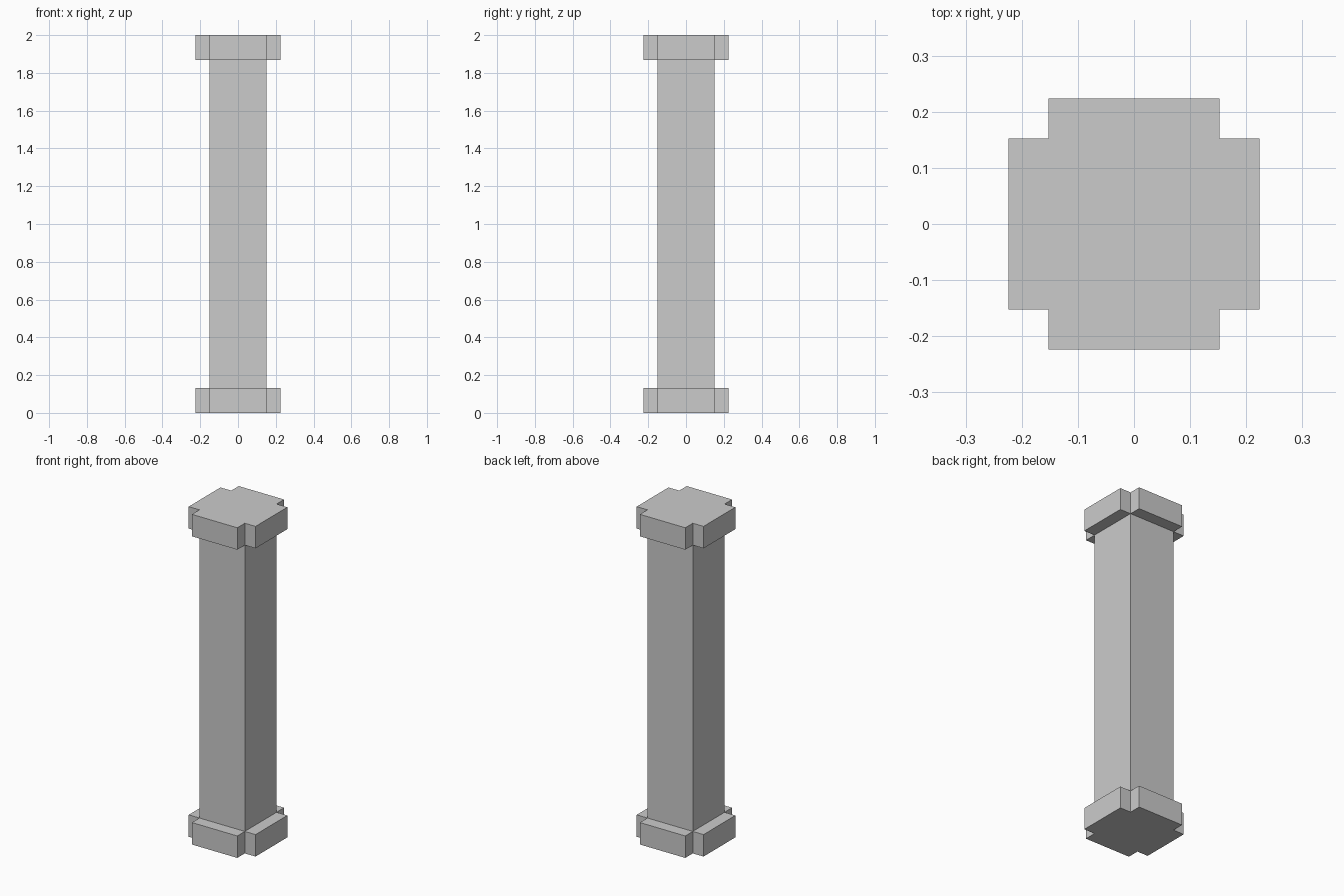
import bpy, bmesh
from mathutils import Matrix, Vector

if "Cube" in bpy.data.objects:
    bpy.data.objects.remove(bpy.data.objects["Cube"])

HEIGHT = 2.0
HALF = 0.152      # shaft half width
BAND = 0.133      # height of the base and capital bands
LIP = 0.072       # how far the bands stand out

bm = bmesh.new()

# square shaft
bmesh.ops.create_cube(bm, size=1.0, matrix=Matrix.Translation((0, 0, HEIGHT / 2))
                      @ Matrix.Diagonal((HALF * 2, HALF * 2, HEIGHT, 1)))

# edge loops that mark off the base and capital
for z in (BAND, HEIGHT - BAND):
    bmesh.ops.bisect_plane(bm, geom=bm.verts[:] + bm.edges[:] + bm.faces[:],
                           plane_co=(0, 0, z), plane_no=(0, 0, 1))
bm.normal_update()

# push each side face of the two bands outward, leaving notched corners
sides = [f for f in bm.faces if abs(f.normal.z) < 0.5
         and abs(f.calc_center_median().z - HEIGHT / 2) > HEIGHT / 2 - BAND]
for face in bmesh.ops.extrude_discrete_faces(bm, faces=sides)["faces"]:
    c = face.calc_center_median()
    out = Vector((c.x, c.y, 0)).normalized()
    bmesh.ops.translate(bm, verts=face.verts[:], vec=out * LIP)

bmesh.ops.recalc_face_normals(bm, faces=bm.faces[:])
mesh = bpy.data.meshes.new("pillar")
bm.to_mesh(mesh)
bm.free()
bpy.context.collection.objects.link(bpy.data.objects.new("pillar", mesh))
